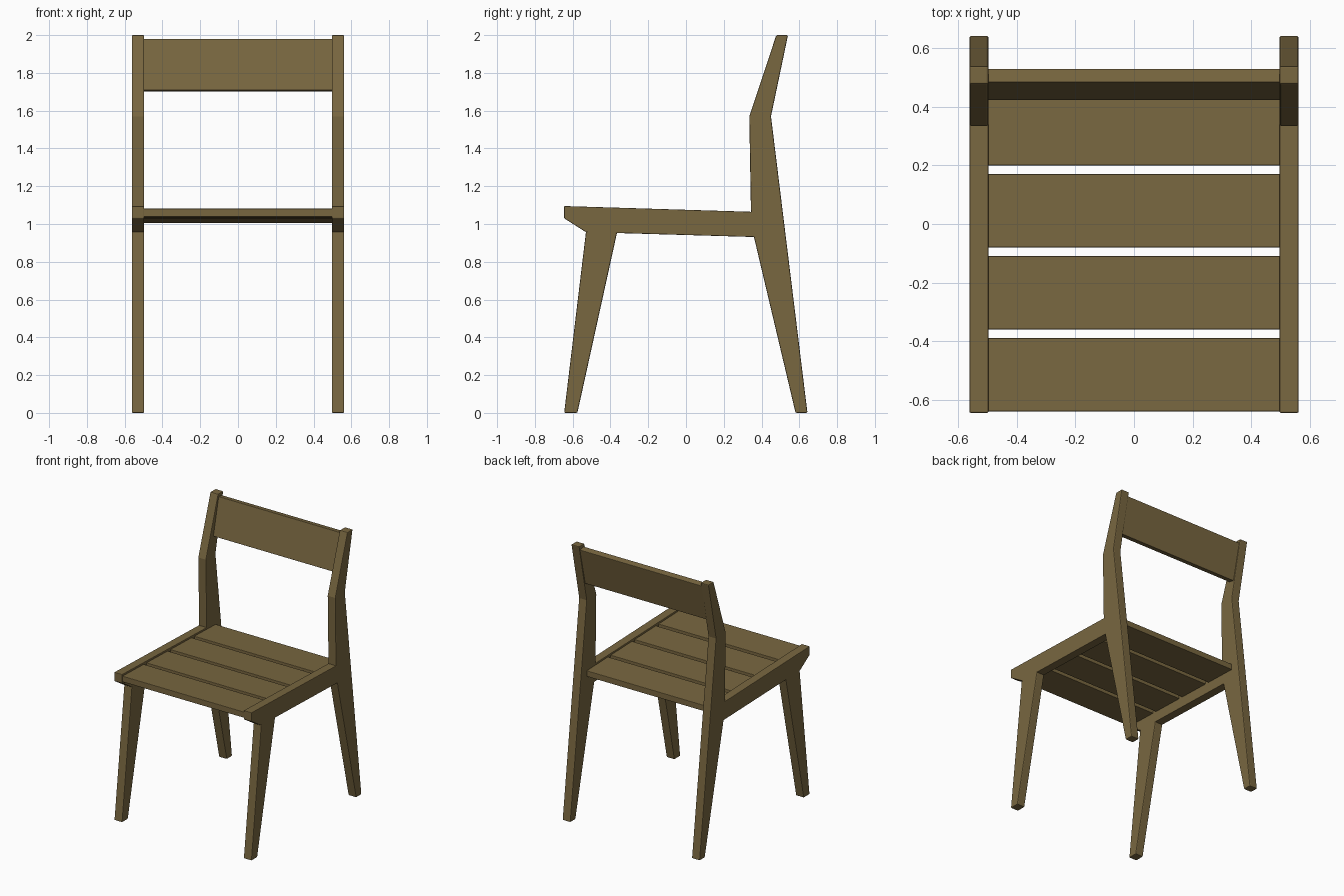
import bpy, bmesh

if "Cube" in bpy.data.objects:
    bpy.data.objects.remove(bpy.data.objects["Cube"])

wood = bpy.data.materials.new("brown wood")
wood.diffuse_color = (0.19, 0.135, 0.051, 1)
wood.use_nodes = True
wood.node_tree.nodes["Principled BSDF"].inputs["Base Color"].default_value = wood.diffuse_color


def prism(name, profile, x0, x1, bevel, mirror=False):
    """Extrude a (y, z) side profile from x0 to x1 with softened edges."""
    bm = bmesh.new()
    face = bm.faces.new([bm.verts.new((x0, y, z)) for y, z in profile])
    ext = bmesh.ops.extrude_face_region(bm, geom=[face])
    for v in ext["geom"]:
        if isinstance(v, bmesh.types.BMVert):
            v.co.x = x1
    bmesh.ops.recalc_face_normals(bm, faces=bm.faces)
    mesh = bpy.data.meshes.new(name)
    bm.to_mesh(mesh)
    bm.free()
    mesh.materials.append(wood)
    obj = bpy.data.objects.new(name, mesh)
    bpy.context.collection.objects.link(obj)
    mod = obj.modifiers.new("soft edges", "BEVEL")
    mod.width = bevel
    mod.segments = 2
    mod.limit_method = "ANGLE"
    if mirror:
        obj.modifiers.new("mirror", "MIRROR")
    return obj


# Front legs, seat rails and back posts: one silhouette per part, mirrored
prism("front_legs", [(-0.645, 0), (-0.575, 0), (-0.365, 0.955), (-0.40, 1.0),
                     (-0.50, 1.0), (-0.53, 0.955)], 0.497, 0.562, 0.006, True)
prism("seat_rails", [(-0.645, 1.095), (-0.645, 1.03), (-0.53, 0.957),
                     (0.40, 0.93), (0.40, 1.063)], 0.497, 0.562, 0.004, True)
prism("back_posts", [(0.58, 0), (0.643, 0), (0.45, 1.57), (0.54, 2.0), (0.478, 2.0),
                     (0.335, 1.57), (0.345, 1.0), (0.36, 0.93)], 0.497, 0.562, 0.006, True)

# Seat slats follow the slight backward slope of the rails
slope = -0.03
for i in range(4):
    y0 = -0.64 + i * 0.28
    y1 = y0 + 0.25
    z0, z1 = 1.081 + slope * (y0 + 0.64), 1.081 + slope * (y1 + 0.64)
    prism(f"seat_slat_{i + 1}", [(y0, z0), (y0, z0 - 0.043), (y1, z1 - 0.043), (y1, z1)],
          -0.5, 0.5, 0.003)

# Leaning backrest board
prism("backrest", [(0.422, 1.71), (0.484, 1.98), (0.53, 1.972), (0.468, 1.70)],
      -0.5, 0.5, 0.003)
